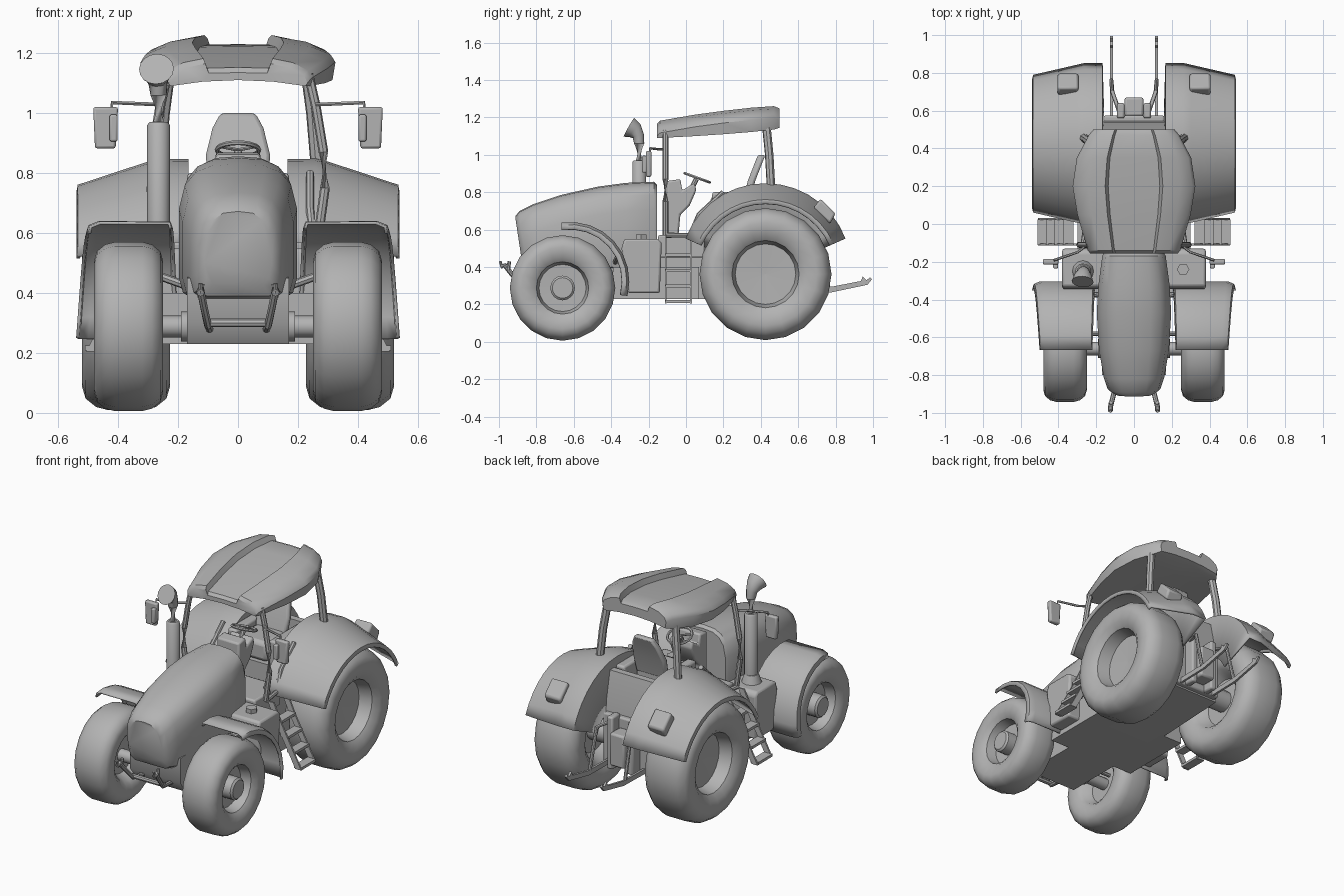
import bpy, bmesh
from math import sin, cos, pi, radians
from mathutils import Vector

cube = bpy.data.objects.get("Cube")
if cube:
    bpy.data.objects.remove(cube)

grey = bpy.data.materials.new("plain_grey")
grey.use_nodes = True
grey.diffuse_color = (0.45, 0.45, 0.45, 1)
grey.node_tree.nodes["Principled BSDF"].inputs["Base Color"].default_value = grey.diffuse_color
parts = []


def add(name, bm, mirror=False, bevel=0, thick=0):
    bmesh.ops.recalc_face_normals(bm, faces=bm.faces)
    mesh = bpy.data.meshes.new(name)
    bm.to_mesh(mesh)
    bm.free()
    ob = bpy.data.objects.new(name, mesh)
    bpy.context.collection.objects.link(ob)
    mesh.materials.append(grey)
    if thick:
        m = ob.modifiers.new("Thickness", 'SOLIDIFY')
        m.thickness, m.offset = thick, 0
    if bevel:
        m = ob.modifiers.new("Bevel", 'BEVEL')
        m.width, m.segments = bevel, 2
    if mirror:
        ob.modifiers.new("Mirror", 'MIRROR')
    parts.append(ob)
    return ob


def loft(name, rings, closed=True, caps=True, loop=False, **kw):
    """Skin a list of equal point rings."""
    bm = bmesh.new()
    rows = [[bm.verts.new(p) for p in ring] for ring in rings]
    n = len(rows[0])
    pairs = list(zip(rows, rows[1:])) + ([(rows[-1], rows[0])] if loop else [])
    for a, b in pairs:
        for i in range(n if closed else n - 1):
            j = (i + 1) % n
            bm.faces.new((a[i], a[j], b[j], b[i]))
    if caps and closed and not loop:
        bm.faces.new(rows[0])
        bm.faces.new(rows[-1])
    return add(name, bm, **kw)


def box(name, x, y, z, **kw):
    rings = [[(x[0], v, w), (x[1], v, w), (x[1], v, u), (x[0], v, u)]
             for v in y for w, u in [z]]
    return loft(name, rings, **kw)


def prism(name, x0, x1, outline, **kw):
    return loft(name, [[(x, y, z) for y, z in outline] for x in (x0, x1)], **kw)


def tube(name, path, radius, sides=10, **kw):
    """Sweep a circle along a path; radius may be one value or one per point."""
    pts = [Vector(p) for p in path]
    radii = radius if isinstance(radius, list) else [radius] * len(pts)
    rings = []
    for i, p in enumerate(pts):
        q = (pts[min(i + 1, len(pts) - 1)] - pts[max(i - 1, 0)]).to_track_quat('Z', 'Y')
        rings.append([p + q @ Vector((cos(t), sin(t), 0)) * radii[i]
                      for t in (2 * pi * k / sides for k in range(sides))])
    return loft(name, rings, **kw)


def sym(half, y):
    """Closed symmetric ring from half a section running from top to bottom centre."""
    pts = half + [(-x, z) for x, z in half[-2:0:-1]]
    return [(x, y(z) if callable(y) else y, z) for x, z in pts]


# Wheels: a revolved tyre with a sunken rim on both sides
def wheel(name, x0, x1, y, z, R, rim, sides=20):
    w = x1 - x0
    prof = [(.35, .001), (.35, rim * .8), (.12, rim), (.03, rim * 1.2), (0, R * .78), (.04, R * .89),
            (.16, R * .97), (.3, R), (.7, R), (.84, R * .97), (.96, R * .89), (1, R * .78),
            (.97, rim * 1.2), (.88, rim), (.62, rim * .9), (.6, .001)]
    rings = [[(x0 + t * w, y + r * cos(a), z + r * sin(a)) for t, r in prof]
             for a in (2 * pi * k / sides for k in range(sides))]
    loft(name, rings, closed=False, loop=True, mirror=True)


REAR, FRONT = (.425, .362), (-.66, .288)
wheel("rear_wheel", .227, .52, *REAR, .353, .18)
wheel("front_wheel", .25, .48, *FRONT, .282, .14)
tube("front_hub", [(.38, *FRONT), (.455, *FRONT), (.465, *FRONT)], [.066, .066, .055], 16, mirror=True)
tube("front_axle", [(-.34, *FRONT), (.34, *FRONT)], .036, 12)
tube("front_axle_collar", [(.16, *FRONT), (.19, *FRONT)], .05, 12, mirror=True)
tube("tie_rod", [(-.3, -.58, .3), (.3, -.58, .3)], .012, 8)
tube("rear_axle", [(-.35, *REAR), (.35, *REAR)], .065, 12)

# Hood
rings = []
for y, w, zb, zt, lean in [(-.155, .16, .38, .84, 0), (-.17, .168, .38, .856, 0), (-.32, .188, .38, .85, 0),
                           (-.47, .197, .38, .83, 0), (-.67, .185, .38, .785, .05), (-.82, .16, .38, .735, .1),
                           (-.89, .14, .39, .7, .15), (-.912, .112, .43, .672, .15)]:
    half = [(0, zt), (w * .45, zt - .006), (w * .72, zt - .028), (w * .9, zt - .07), (w, zt - .15),
            (w, zb + .07), (w * .93, zb + .02), (w * .75, zb), (0, zb)]
    rings.append(sym(half, lambda z: y + lean * max(0, .66 - z)))
loft("hood", rings)

# Chassis and cab floor
prism("chassis", -.17, .17, [(-.8, .3), (-.75, .23), (.1, .23), (.54, .25), (.54, .55), (-.8, .45)])
box("cab_floor", (-.22, .22), (-.15, .1), (.45, .57), bevel=.01)
box("side_sill", (.15, .3), (-.39, .07), (.23, .4), mirror=True)
prism("cab_rear_panel", -.165, .165, [(.46, .5), (.55, .5), (.54, .62), (.5, .79), (.46, .79)])
box("seat_base", (-.16, .16), (.12, .47), (.5, .66))

# Roof with two raised side bands
rings = []
for y, w, zb, zt in [(-.155, .232, 1.09, 1.165), (-.14, .245, 1.09, 1.182), (.05, .3, 1.1, 1.215),
                     (.2, .325, 1.11, 1.235), (.35, .303, 1.122, 1.252), (.47, .24, 1.135, 1.26),
                     (.5, .215, 1.145, 1.248)]:
    half = [(0, zt - .03), (w * .42, zt - .032), (w * .47, zt), (w * .75, zt - .014), (w * .95, zt - .04),
            (w, zt - .065), (w * .97, zb), (w * .5, zb + .015), (0, zb + .02)]
    rings.append(sym(half, y))
loft("roof", rings)

# Cab pillars
tube("front_pillar", [(.235, -.11, 1.13), (.26, -.11, 1.02), (.285, -.11, .87), (.29, -.11, .75), (.265, -.11, .57)],
     .016, 8, mirror=True)
tube("rear_pillar", [(.23, .43, 1.15), (.25, .445, 1), (.265, .455, .82)], .023, 8, mirror=True)
tube("door_sill", [(.27, -.11, .57), (.25, .02, .57), (.24, .07, .68), (.24, .2, .8)], .014, 8, mirror=True)

# Rear fenders, with an inner wall down to the cab
rings = []
for k in range(15):
    a = radians(24 + 132 * k / 14)
    flare = .03 * sin(a)
    prof = [(.165, .22), (.17, .45 + flare), (.26, .45 + flare), (.3, .44 + flare), (.53, .395), (.533, .375)]
    rings.append([(x, REAR[0] + r * cos(a), REAR[1] + r * sin(a)) for x, r in prof])
loft("rear_fender", rings, closed=False, mirror=True, thick=.012)
prism("rear_lamp", .295, .405, [(.68, .715), (.72, .765), (.8, .685), (.77, .63)], mirror=True, bevel=.012)

# Front fenders, widening toward the back
rings = []
for k in range(9):
    t = k / 8
    a = radians(91 - 98 * t)
    r = .345 + .022 * sin(pi * t)
    prof = [(.225 - .02 * t, r - .02), (.23 - .015 * t, r), (.46 + .04 * t, r), (.49 + .04 * t, r - .012),
            (.495 + .04 * t, r - .035)]
    rings.append([(x, FRONT[0] + q * cos(a), FRONT[1] + q * sin(a)) for x, q in prof])
loft("front_fender", rings, closed=False, mirror=True, thick=.01)
tube("fender_bracket", [(.16, -.38, .42), (.3, -.36, .47)], .014, 8, mirror=True)

# Side tanks and caps
prism("side_tank", .15, .38, [(-.31, .26), (-.14, .26), (-.13, .53), (-.15, .55), (-.33, .55), (-.345, .5)],
      mirror=True, bevel=.012)
tube("filler_cap", [(.26, -.24, .54), (.26, -.24, .575)], .033, 6)
tube("exhaust_base", [(-.27, -.25, .54), (-.27, -.25, .6)], [.06, .04], 12)

# Exhaust with a flared mouth facing forward
tube("muffler", [(-.265, -.25, .55), (-.265, -.25, .96), (-.265, -.25, .97)], [.038, .038, .03], 14)
tube("exhaust_pipe", [(-.265, -.25, .95), (-.265, -.25, 1.06), (-.267, -.255, 1.1), (-.27, -.275, 1.13),
                      (-.272, -.305, 1.147)], [.027, .027, .032, .046, .058], 16)

# Boarding steps on both sides
for i in range(4):
    x, z = .335 + .045 * i, .465 - .083 * i
    box("step_tread", (x - .015, x + .04), (-.11, .025), (z - .008, z + .008), mirror=True)
for y in (-.113, .022):
    loft("step_rail", [[(x, y, z), (x + .04, y, z), (x + .04, y + .01, z), (x, y + .01, z)]
                       for x, z in ((.28, .57), (.33, .46), (.467, .205))], mirror=True)

# Mirrors
tube("mirror_arm", [(.26, -.12, 1.03), (.3, -.15, 1.03), (.42, -.19, 1.035), (.425, -.2, .98)], .007, 6, mirror=True)
loft("mirror", [[(.4, y, 1.02), (.483, y, 1.02), (.477, y, .882), (.408, y, .882)]
                for y in (-.215, -.185)], mirror=True, bevel=.008)
box("mirror_mount", (.402, .428), (-.235, -.21), (.905, .995), mirror=True, bevel=.006)

# Dashboard, steering wheel and seat
prism("dashboard", -.075, .075, [(-.1, .57), (-.04, .57), (-.03, .68), (.02, .73), (.055, .81), (.045, .85),
                                 (-.02, .81), (-.03, .87), (-.1, .86)], bevel=.01)
tube("steering_column", [(0, .0, .76), (0, .055, .87)], .014, 8)
hub, tilt = Vector((0, .06, .877)), radians(-20)


def on_wheel(a, r):
    return hub + Vector((r * cos(a), r * sin(a) * cos(tilt), r * sin(a) * sin(tilt)))


rim = []
for k in range(20):
    a = 2 * pi * k / 20
    up = Vector((0, -sin(tilt), cos(tilt)))
    rim.append([on_wheel(a, .07 + .008 * cos(t)) + up * .008 * sin(t)
                for t in (2 * pi * j / 6 for j in range(6))])
loft("steering_rim", rim, loop=True)
for k in range(3):
    tube("steering_spoke", [hub, on_wheel(pi / 2 + 2 * pi * k / 3, .07)], .006, 6)
box("seat_cushion", (-.105, .105), (.13, .34), (.66, .78), bevel=.025)
loft("seat_back", [[(w, y, z), (-w, y, z), (-w, y + .04, z), (w, y + .04, z)]
                   for w, y, z in [(.1, .3, .74), (.107, .33, .86), (.085, .365, .95), (.058, .385, 1)]], bevel=.012)
box("side_console", (.11, .17), (.14, .44), (.6, .8), mirror=True, bevel=.012)

# Front linkage
tube("front_link", [(.095, -.78, .28), (.1, -.87, .29), (.115, -.93, .36), (.125, -.97, .41), (.125, -.99, .4)],
     .013, 8, mirror=True)
tube("front_link_hook", [(.125, -.95, .385), (.122, -.945, .43)], .01, 8, mirror=True)
tube("front_link_tip", [(.125, -.985, .4), (.125, -.993, .432)], .007, 8, mirror=True)
tube("front_link_bar", [(-.11, -.87, .3), (.11, -.87, .3)], .014, 8)

# Rear hitch
box("hitch_block", (-.16, .16), (.53, .575), (.26, .56), bevel=.01)
box("hitch_tower", (-.05, .05), (.57, .67), (.3, .5), bevel=.012)
box("hitch_cheek", (.05, .09), (.56, .64), (.26, .58), mirror=True, bevel=.01)
tube("lift_arm", [(.08, .6, .54), (.115, .7, .53), (.12, .76, .29)], .011, 8, mirror=True)
prism("lower_link", .112, .126, [(.55, .26), (.78, .265), (.97, .305), (.995, .335), (.985, .345), (.965, .33),
                                 (.945, .35), (.935, .325), (.78, .295), (.55, .29)], mirror=True)

# Smooth shading with sharp edges kept
bpy.ops.object.select_all(action='DESELECT')
for ob in parts:
    ob.select_set(True)
bpy.context.view_layer.objects.active = parts[0]
bpy.ops.object.shade_smooth_by_angle(angle=radians(38))
